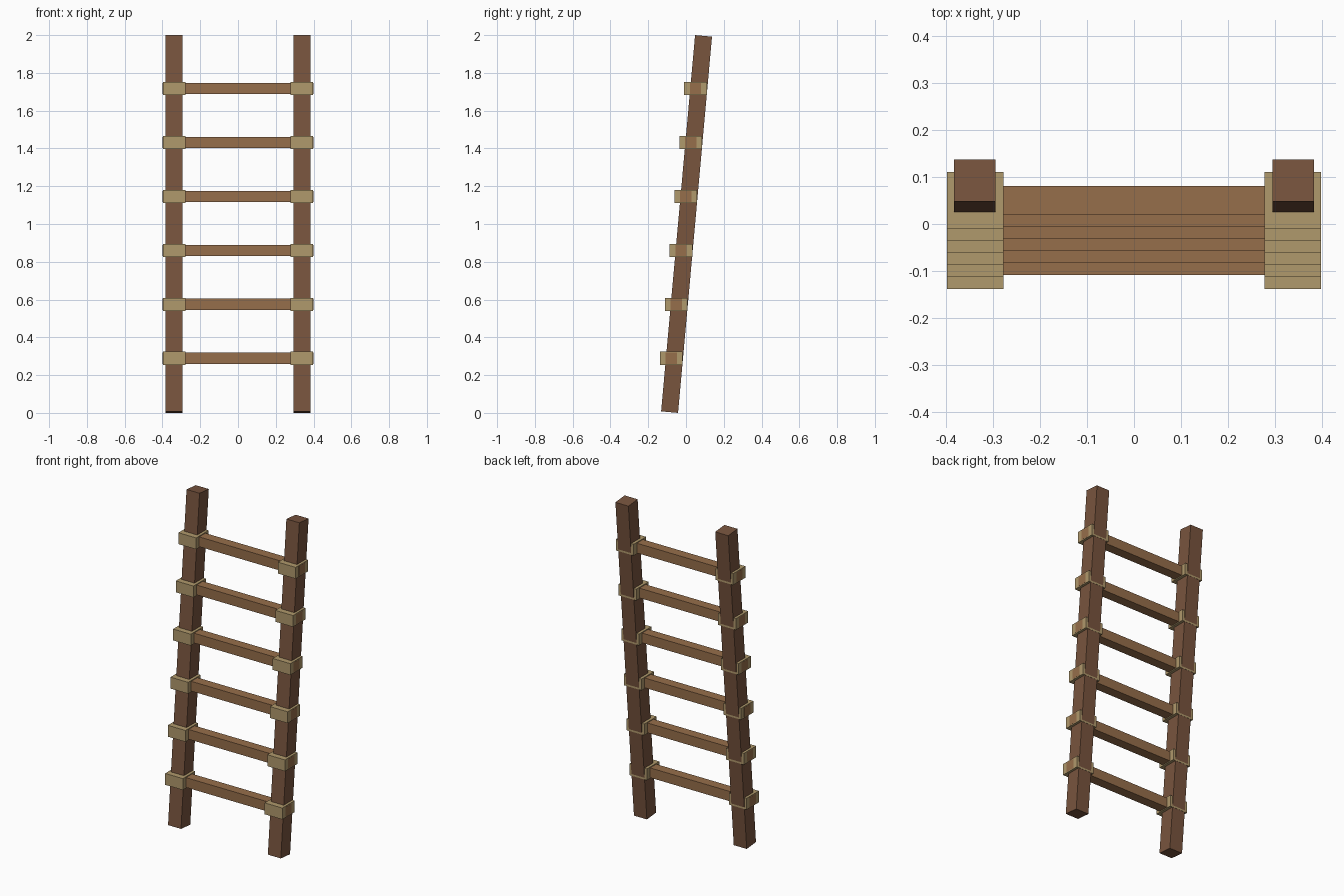
import bpy, math

if "Cube" in bpy.data.objects:
    bpy.data.objects.remove(bpy.data.objects["Cube"])

def material(name, rgb):
    m = bpy.data.materials.new(name)
    m.diffuse_color = (*rgb, 1.0)
    m.use_nodes = True
    m.node_tree.nodes["Principled BSDF"].inputs["Base Color"].default_value = m.diffuse_color
    return m

DARK_WOOD = material("dark_wood", (0.188, 0.089, 0.048))
LIGHT_WOOD = material("light_wood", (0.305, 0.156, 0.069))
ROPE = material("rope", (0.434, 0.319, 0.150))

def box(name, center, size, mat, tilt=0.0):
    bpy.ops.mesh.primitive_cube_add(size=1)
    ob = bpy.context.object
    ob.name = name
    for v in ob.data.vertices:
        v.co = [c * s for c, s in zip(v.co, size)]
    ob.location = center
    ob.rotation_euler = (tilt, 0, 0)
    ob.data.materials.append(mat)
    return ob

LEAN = 0.09            # ladder leans back
RAIL = 0.09            # rail thickness
RAIL_X = 0.339
RAIL_Y = 0.003
length = (2.0 - RAIL * math.sin(LEAN)) / math.cos(LEAN)

# Side rails
for side, sx in (("left", -1), ("right", 1)):
    box(f"{side}_rail", (sx * RAIL_X, RAIL_Y, 1.0), (0.088, RAIL, length), DARK_WOOD, -LEAN)

# Level rungs on the front of the rails, with a rope lashing at each end
for i in range(1, 7):
    z = 0.003 + i * 2 / 7
    y = -0.014 + (z - 1.0) * math.tan(LEAN)
    box(f"rung_{i}", (0, y, z), (0.797, 0.06, 0.06), LIGHT_WOOD)
    for side, sx in (("left", -1), ("right", 1)):
        box(f"{side}_lashing_{i}", (sx * 0.338, y, z), (0.12, 0.12, 0.07), ROPE)
